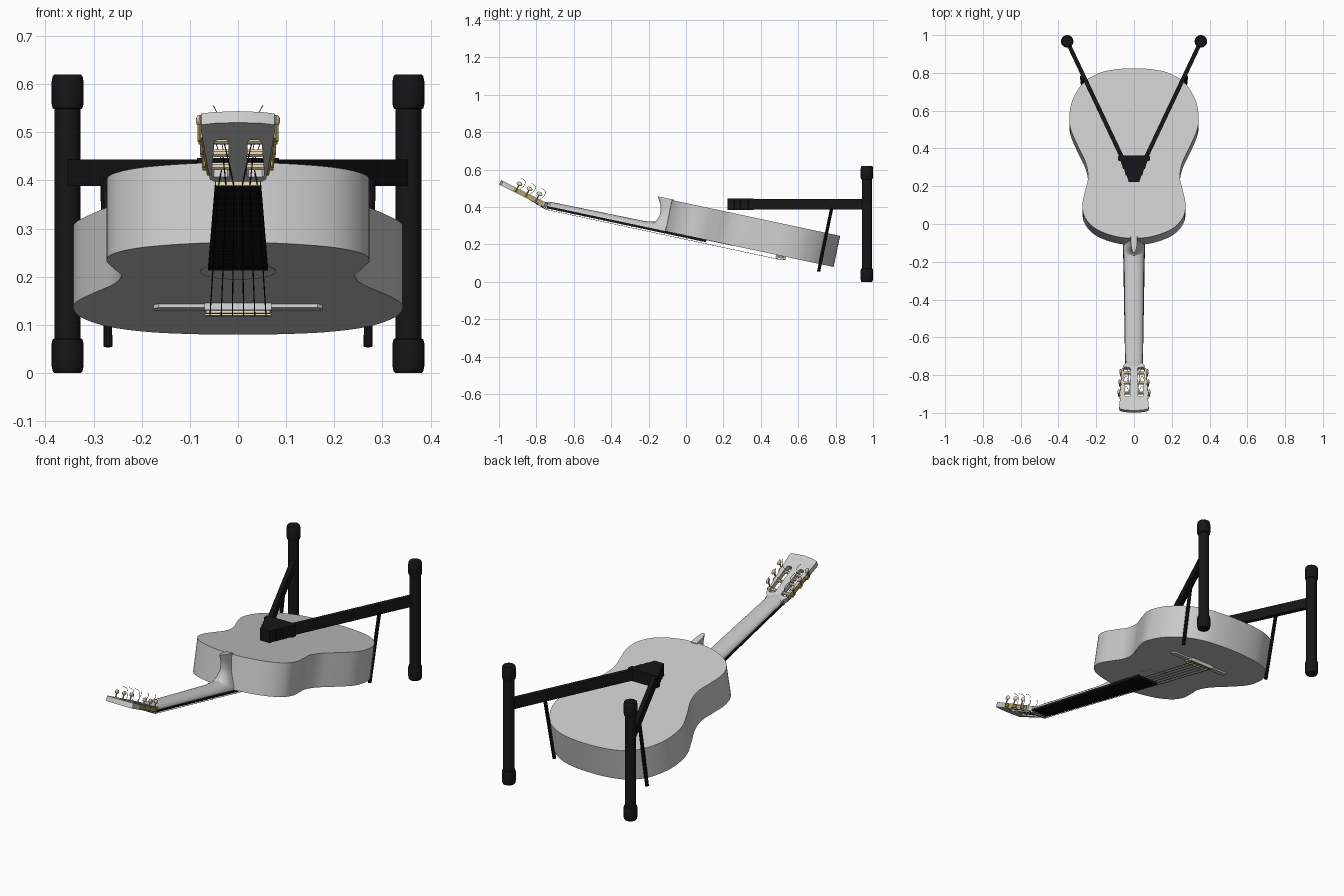
import bpy, bmesh
from math import radians, sin, cos, pi
from mathutils import Matrix, Vector

if "Cube" in bpy.data.objects:
    bpy.data.objects.remove(bpy.data.objects["Cube"])

I = Matrix.Identity(4)
# guitar frame: Y runs towards the tail, Z from soundboard to back
G = Matrix.Translation((0, -0.111, 0.271)) @ Matrix.Rotation(radians(-12), 4, 'X')
# headstock frame: -Y runs to the tip
H = G @ Matrix.Translation((0, -0.645, -0.012)) @ Matrix.Rotation(radians(-14.5), 4, 'X')


def material(name, rgb):
    m = bpy.data.materials.new(name)
    m.diffuse_color = (*rgb, 1)
    m.use_nodes = True
    m.node_tree.nodes["Principled BSDF"].inputs["Base Color"].default_value = m.diffuse_color
    return m


BLACK = material("black", (0.008, 0.008, 0.009))
GOLD = material("brass", (0.5, 0.38, 0.12))
CREAM = material("cream", (0.8, 0.7, 0.48))
PALE = material("pale_grey", (0.75, 0.75, 0.75))


def add(name, bm, mat=None, M=I):
    bmesh.ops.remove_doubles(bm, verts=bm.verts, dist=1e-5)
    bmesh.ops.recalc_face_normals(bm, faces=bm.faces)
    me = bpy.data.meshes.new(name)
    bm.to_mesh(me)
    bm.free()
    me.transform(M)
    ob = bpy.data.objects.new(name, me)
    bpy.context.collection.objects.link(ob)
    if mat:
        me.materials.append(mat)
    bpy.ops.object.select_all(action='DESELECT')
    ob.select_set(True)
    bpy.context.view_layer.objects.active = ob
    bpy.ops.object.shade_smooth_by_angle(angle=radians(35))
    return ob


def from_curve(cu, name, mat, M, offset=0):
    tmp = bpy.data.objects.new("tmp", cu)
    bm = bmesh.new()
    bm.from_mesh(tmp.to_mesh())
    tmp.to_mesh_clear()
    bpy.data.objects.remove(tmp)
    bpy.data.curves.remove(cu)
    bmesh.ops.translate(bm, verts=bm.verts, vec=(0, 0, offset))
    return add(name, bm, mat, M)


def spline(cu, pts, closed):
    s = cu.splines.new('POLY')
    s.points.add(len(pts) - 1)
    for p, q in zip(s.points, pts):
        p.co = (*Vector(q).to_3d(), 1)
    s.use_cyclic_u = closed


def prism(name, outlines, z0, z1, mat=None, M=I):
    cu = bpy.data.curves.new("c", 'CURVE')
    cu.dimensions, cu.fill_mode, cu.extrude = '2D', 'BOTH', (z1 - z0) / 2
    for o in outlines:
        spline(cu, o, True)
    return from_curve(cu, name, mat, M, (z0 + z1) / 2)


def tube(name, paths, r, mat=None, M=I, res=2):
    cu = bpy.data.curves.new("c", 'CURVE')
    cu.dimensions, cu.bevel_depth, cu.bevel_resolution, cu.use_fill_caps = '3D', r, res, True
    for p in paths:
        spline(cu, p, False)
    return from_curve(cu, name, mat, M)


def loft(name, rings, mat=None, M=I):
    bm = bmesh.new()
    rs = [[bm.verts.new(p) for p in ring] for ring in rings]
    n = len(rs[0])
    for a, b in zip(rs, rs[1:]):
        for i in range(n):
            bm.faces.new((a[i], a[(i + 1) % n], b[(i + 1) % n], b[i]))
    bm.faces.new(rs[0])
    bm.faces.new(rs[-1])
    return add(name, bm, mat, M)


def circle(r, z=0, n=28, c=(0, 0)):
    return [(c[0] + r * cos(2 * pi * i / n), c[1] + r * sin(2 * pi * i / n), z) for i in range(n)]


def smooth(pts, n=7):
    # Catmull-Rom through the points; first and last are tangent guides
    out = []
    for a, b, c, d in zip(pts, pts[1:], pts[2:], pts[3:]):
        a, b, c, d = map(Vector, (a, b, c, d))
        for i in range(n):
            t = i / n
            out.append(0.5 * (2*b + (c-a)*t + (2*a-5*b+4*c-d)*t*t + (3*b-a-3*c+d)*t**3))
    return out + [Vector(pts[-2])]


def rect(x0, x1, y0, y1):
    return [(x0, y0), (x1, y0), (x1, y1), (x0, y1)]


# guitar body
half = smooth([(-.1, .011), (0, 0), (.1, .011), (.2, .05), (.258, .11), (.273, .18), (.258, .26),
               (.243, .33), (.256, .41), (.3, .505), (.335, .59), (.342, .66), (.325, .75), (.27, .84),
               (.19, .892), (.1, .914), (0, .92), (-.1, .914)])
body = half + [Vector((-p.x, p.y)) for p in reversed(half[1:-1])]
prism("guitar_body", [body], 0, 0.17, None, G)
prism("sound_hole", [[p[:2] for p in circle(.079, n=40, c=(0, .284))]], -.0015, .001, PALE, G)

# neck and heel
def d_ring(w, d, u):
    return [(w * cos(pi * i / 16), u, d * sin(pi * i / 16)) for i in range(17)]


loft("neck", [d_ring(.046, .02, -.66), d_ring(.046, .026, -.62), d_ring(.052, .03, -.12),
              d_ring(.054, .036, -.075), d_ring(.055, .05, .0)], None, G)
heel = smooth([(.06, -.12, 0), (.05, -.095, .022), (.044, -.066, .037), (.034, -.05, .065), (.025, -.046, .096),
               (.02, -.056, .135), (.018, -.074, .166), (.017, -.078, .174), (.016, -.08, .18)], 3)
loft("neck_heel", [[(w * cos(pi * i / 14), .01 + (u - .01) * sin(pi * i / 14) ** .7, v)
                    for i in range(15)] for w, u, v in heel], None, G)

# fretboard, frets and nut
def board_w(u):
    return .047 + .015 * (u + .645) / .87


prism("fretboard", [[(-.047, -.645), (.047, -.645), (.062, .225), (-.062, .225)]], -.012, .0005, BLACK, G)
frets = [-.645 + 1.265 * (1 - 2 ** (-i / 12)) for i in range(1, 20)]
tube("frets", [[(-board_w(u), u, -.012), (board_w(u), u, -.012)] for u in frets], .0018, BLACK, G, 1)
prism("nut", [rect(-.047, .047, -.655, -.643)], -.018, .002, CREAM, G)

# bridge
prism("bridge_wings", [[(-.175, .622), (-.165, .612), (.165, .612), (.175, .622),
                        (.175, .638), (.165, .648), (-.165, .648), (-.175, .638)]], -.008, .001, None, G)
prism("bridge_block", [rect(-.07, .07, .606, .66)], -.014, 0, None, G)
prism("saddle", [rect(-.066, .066, .612, .62)], -.02, -.01, CREAM, G)
prism("tie_strip", [rect(-.07, .07, .648, .661)], -.017, -.01, CREAM, G)

# headstock with two slots
def side_x(s):
    return .058 + .077 * s


edge = [(.046, .012), (.046, -.006), (.0585, -.02), (side_x(.262), -.262), (.076, -.274), (.05, -.281), (.0, -.285)]
outline = edge + [(-x, y) for x, y in reversed(edge[:-1])]
slots = [[(s * x, y) for x, y in [(.022, -.03), (.05, -.03), (.055, -.038), (.049, -.195),
                                  (.043, -.203), (.025, -.203), (.02, -.195), (.018, -.038)]] for s in (-1, 1)]
prism("headstock", [outline] + slots, 0, .026, None, H)

# tuning machines
posts = (.055, .115, .175)
for sg, side in ((-1, "left"), (1, "right")):
    prism("tuner_plate_" + side, [[(sg * side_x(.03), -.03), (sg * (side_x(.03) + .004), -.03),
          (sg * (side_x(.205) + .004), -.205), (sg * side_x(.205), -.205)]], .004, .022, GOLD, H)
    tube("string_rollers_" + side, [[(sg * .016, -s, .013), (sg * side_x(s), -s, .013)] for s in posts],
         .0085, CREAM, H)
    tube("tuner_gears_" + side, [[(sg * (side_x(s) + .003), -s, .013), (sg * (side_x(s) + .011), -s, .013)]
                                 for s in posts], .009, GOLD, H)
    tube("tuner_shafts_" + side, [[(sg * (side_x(s) + .009), -s - .014, .004),
                                   (sg * (side_x(s) + .009), -s - .014, .045)] for s in posts], .0035, GOLD, H)
    for k, s in enumerate(posts):
        bm = bmesh.new()
        bmesh.ops.create_uvsphere(bm, u_segments=14, v_segments=8, radius=1)
        bmesh.ops.scale(bm, verts=bm.verts, vec=(.007, .016, .011))
        bmesh.ops.translate(bm, verts=bm.verts, vec=(sg * (side_x(s) + .009), -s - .014, .052))
        add(f"tuner_button_{side}_{k + 1}", bm, CREAM, H)

# strings with loose curled ends
Hg = G.inverted() @ H
runs, curls = [], []
for i in range(6):
    t = (i - 2.5) / 2.5
    sg, k = (-1 if i < 3 else 1), (i if i < 3 else 5 - i)
    s = posts[k]
    post = Vector((sg * (.028 + .003 * (2 - k)), -s, .005))
    runs.append([Hg @ post, (t * .041, -.648, -.019), (t * .058, .616, -.021), (t * .058, .655, -.017)])
    p = Vector((post.x, -s, .022))
    curls.append(smooth([p - Vector((0, 0, .03)), p, p + Vector((sg * .006, .012, .03)),
                         p + Vector((sg * .014, .008, .055)), p + Vector((sg * .024, -.02, .062)),
                         p + Vector((sg * .03, -.04, .05))], 4))
tube("strings", runs, .0012, BLACK, G, 1)
tube("string_ends", curls, .0009, BLACK, H, 1)

# stand: hub, arms, legs, feet and support rods
hub = [(.066, .362), (.085, .36), (.083, .334), (.07, .332), (.058, .292), (.052, .29),
       (.044, .258), (.038, .256), (.028, .222)]
prism("stand_hub", [hub + [(-x, y) for x, y in reversed(hub)]], .384, .447, BLACK)
for sg, side in ((-1, "left"), (1, "right")):
    x, y = sg * .354, .967
    a, b = Vector((sg * .06, .345)), Vector((x, y))
    d = (b - a).normalized()
    n = Vector((-d.y, d.x)) * .011
    prism("stand_arm_" + side, [[a - n, b - n, b + n, a + n]], .388, .443, BLACK)
    loft("stand_leg_" + side, [circle(.027, z, c=(x, y)) for z in (.03, .59)], BLACK)
    for part, z0, f in (("foot", 0, 1), ("cap", .62, -1)):
        prof = [(.028, 0), (.031, .004), (.033, .014), (.033, .062), (.031, .07), (.027, .072)]
        loft(f"stand_{part}_{side}", [circle(r, z0 + f * z, c=(x, y)) for r, z in prof], BLACK)
    tube("support_rod_" + side, [[(sg * .27, .709, .055), (sg * .27, .712, .07), (sg * .277, .78, .4)]],
         .009, BLACK, I, 3)
